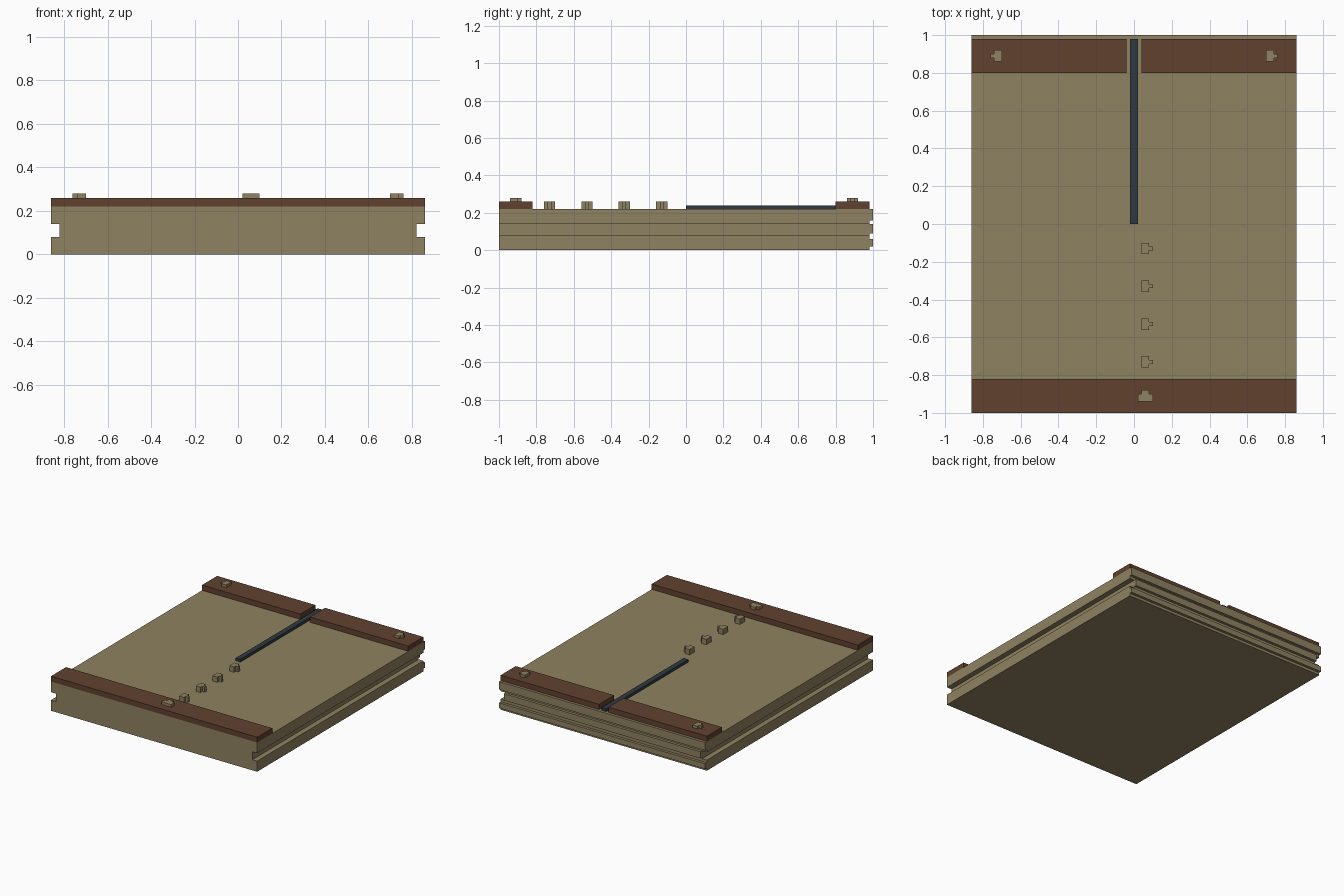
import bpy, bmesh

if "Cube" in bpy.data.objects:
    bpy.data.objects.remove(bpy.data.objects["Cube"])


def material(name, rgb):
    m = bpy.data.materials.new(name)
    m.diffuse_color = (*rgb, 1)
    m.use_nodes = True
    m.node_tree.nodes["Principled BSDF"].inputs["Base Color"].default_value = m.diffuse_color
    return m


TAN = material("tan", (0.275, 0.223, 0.119))
BROWN = material("brown", (0.117, 0.053, 0.028))
STEEL = material("dark steel", (0.030, 0.042, 0.050))


def extrude(name, mat, points, depth):
    """Close the 3D outline and extrude it along the depth vector."""
    bm = bmesh.new()
    face = bm.faces.new([bm.verts.new(p) for p in points])
    ext = bmesh.ops.extrude_face_region(bm, geom=[face])
    verts = [v for v in ext["geom"] if isinstance(v, bmesh.types.BMVert)]
    bmesh.ops.translate(bm, vec=depth, verts=verts)
    bmesh.ops.recalc_face_normals(bm, faces=bm.faces)
    me = bpy.data.meshes.new(name)
    bm.to_mesh(me)
    bm.free()
    me.materials.append(mat)
    ob = bpy.data.objects.new(name, me)
    bpy.context.collection.objects.link(ob)
    return ob


def box(name, mat, x, y, z):
    pts = [(x[0], y[0], z[0]), (x[1], y[0], z[0]), (x[1], y[1], z[0]), (x[0], y[1], z[0])]
    return extrude(name, mat, pts, (0, 0, z[1] - z[0]))


def peg(name, origin, direction, width, body, stub, height):
    """T-shaped peg: a block with a narrow stub pointing along direction."""
    w, s = width / 2, 0.02 if width > 0.07 else 0.01
    profile = [(0, -w), (body, -w), (body, -s), (body + stub, -s),
               (body + stub, s), (body, s), (body, w), (0, w)]
    dx, dy = direction
    pts = [(origin[0] + a * dx - b * dy, origin[1] + a * dy + b * dx, origin[2])
           for a, b in profile]
    return extrude(name, TAN, pts, (0, 0, height))


# Base board with a groove along each side
half = [(0.86, 0), (0.86, 0.08), (0.82, 0.08), (0.82, 0.14), (0.86, 0.14), (0.86, 0.22)]
section = half + [(-x, z) for x, z in reversed(half)]
extrude("base_board", TAN, [(x, -1, z) for x, z in section], (0, 1.98, 0))

# Ridges along the back edge
for i, (w, z0, z1) in enumerate([(0.86, 0.02, 0.06), (0.82, 0.09, 0.14), (0.86, 0.16, 0.22)]):
    box(f"back_ridge_{i + 1}", TAN, (-w, w), (0.98, 1.0), (z0, z1))

# Brown strips on top, the back one split around the rod
box("front_strip", BROWN, (-0.86, 0.86), (-1, -0.82), (0.22, 0.26))
box("back_strip_left", BROWN, (-0.86, -0.04), (0.80, 0.98), (0.22, 0.26))
box("back_strip_right", BROWN, (0.04, 0.86), (0.80, 0.98), (0.22, 0.26))

# Dark rod
box("rod", STEEL, (-0.02, 0.02), (0, 0.98), (0.22, 0.24))

# Row of pegs, and the pegs on the strips
for i in range(4):
    peg(f"centre_peg_{i + 1}", (0.04, -0.13 - 0.2 * i, 0.22), (1, 0), 0.06, 0.04, 0.02, 0.04)
peg("front_peg", (0.06, -0.94, 0.26), (0, 1), 0.08, 0.04, 0.02, 0.02)
peg("back_peg_left", (-0.70, 0.89, 0.26), (-1, 0), 0.06, 0.04, 0.02, 0.02)
peg("back_peg_right", (0.70, 0.89, 0.26), (1, 0), 0.06, 0.04, 0.02, 0.02)
